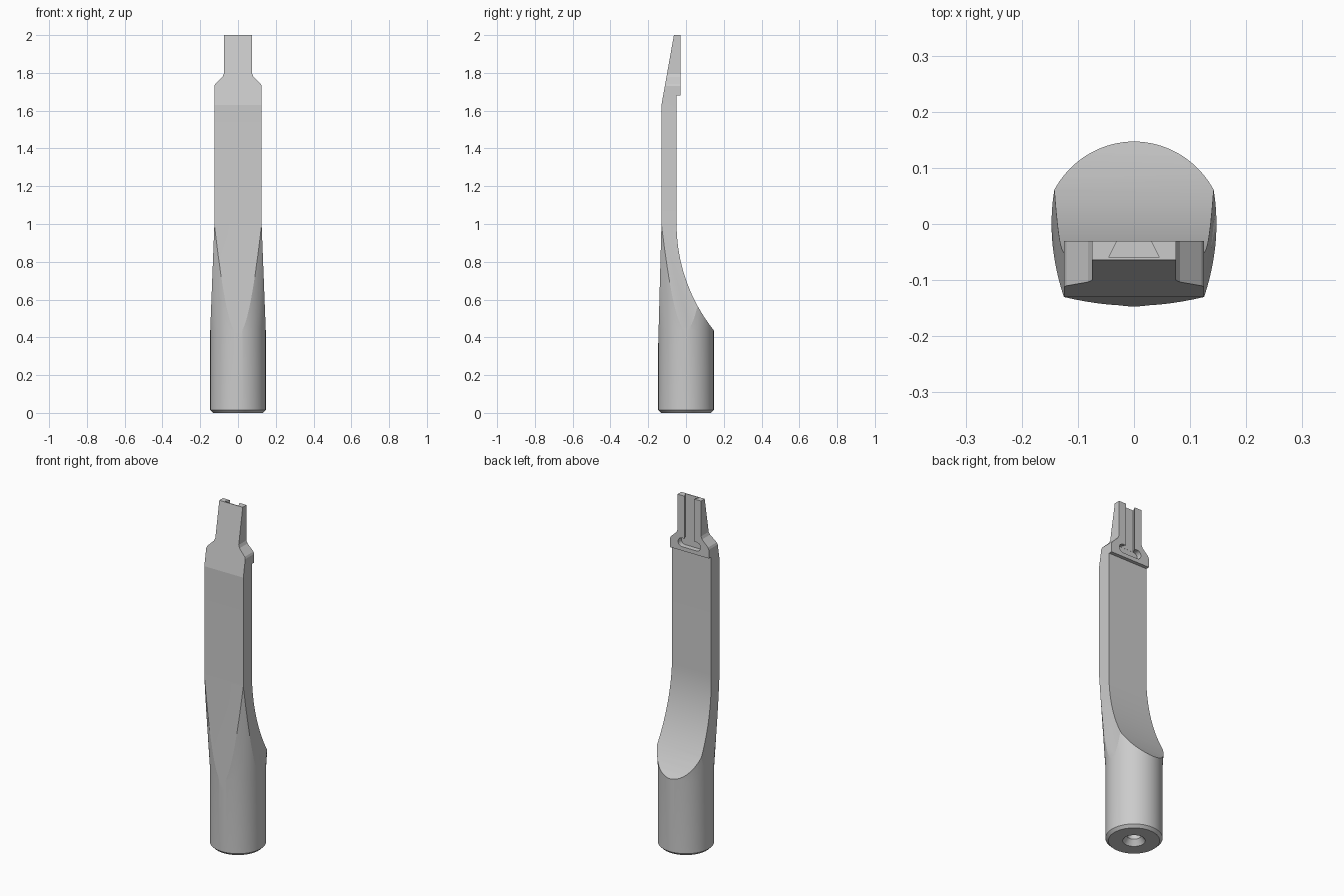
import bpy, bmesh, math
from mathutils import Vector

if "Cube" in bpy.data.objects:
    bpy.data.objects.remove(bpy.data.objects["Cube"])


def add_object(name, bm):
    bmesh.ops.recalc_face_normals(bm, faces=bm.faces)
    mesh = bpy.data.meshes.new(name)
    bm.to_mesh(mesh)
    bm.free()
    obj = bpy.data.objects.new(name, mesh)
    bpy.context.collection.objects.link(obj)
    return obj


def lathe(name, profile, steps=96):
    bm = bmesh.new()
    verts = [bm.verts.new((r, 0, z)) for r, z in profile]
    edges = [bm.edges.new(p) for p in zip(verts, verts[1:])]
    bmesh.ops.spin(bm, geom=verts + edges, cent=(0, 0, 0), axis=(0, 0, 1),
                   angle=2 * math.pi, steps=steps)
    bmesh.ops.remove_doubles(bm, verts=bm.verts, dist=1e-5)
    return add_object(name, bm)


def prism(name, points, offset):
    bm = bmesh.new()
    face = bm.faces.new([bm.verts.new(p) for p in points])
    out = bmesh.ops.extrude_face_region(bm, geom=[face])
    moved = [v for v in out["geom"] if isinstance(v, bmesh.types.BMVert)]
    bmesh.ops.translate(bm, verts=moved, vec=Vector(offset))
    return add_object(name, bm)


def combine(target, cutter, operation):
    mod = target.modifiers.new(cutter.name, "BOOLEAN")
    mod.operation, mod.solver, mod.object = operation, "EXACT", cutter
    graph = bpy.context.evaluated_depsgraph_get()
    mesh = bpy.data.meshes.new_from_object(target.evaluated_get(graph))
    target.modifiers.clear()
    target.data = mesh
    bpy.data.objects.remove(cutter)


# Round shank with centre hole, flaring out so flats can be cut from it
tool = lathe("tool_body", [
    (0, 0.13), (0.036, 0.11), (0.036, 0.03), (0.058, 0), (0.132, 0),
    (0.147, 0.015), (0.147, 0.44), (0.1805, 1.0), (0.3, 1.02), (0.3, 2.2), (0, 2.2)])

# Side silhouette: tapered front, scooped back, step and bevelled tip
R = 0.9015
scoop = []
for i in range(19):
    z = 0.44 + 0.56 * i / 18
    scoop.append((-0.05 + R - math.sqrt(R * R - (1 - z) ** 2), z))
side = [(-0.1595, -0.1), (0.4, -0.1), (0.4, 0.3), (0.2, 0.365)] + scoop + [
    (-0.05, 1.68), (-0.03, 1.68), (-0.03, 2.0), (-0.064, 2.0),
    (-0.13, 1.63), (-0.13, 1.0)]
combine(tool, prism("side_profile", [(-0.5, y, z) for y, z in side], (1, 0, 0)),
        "INTERSECT")

# Front silhouette: tapered sides, shoulders and narrow tip
half = [(0.168, -0.1), (0.125, 1.0), (0.125, 1.73), (0.12, 1.742), (0.082, 1.779),
        (0.075, 1.795), (0.075, 2.1)]
front = half + [(-x, z) for x, z in reversed(half)]
combine(tool, prism("front_profile", [(x, -0.5, z) for x, z in front], (0, 1, 0)),
        "INTERSECT")

# Dovetail groove down the back of the tip
groove = [(-0.045, -0.06), (0.045, -0.06), (0.015, 0.0), (-0.015, 0.0)]
combine(tool, prism("groove", [(x, y, 1.725) for x, y in groove], (0, 0, 0.4)),
        "DIFFERENCE")

# Round-ended cross slot at the foot of the groove
slot = []
for sx, start in ((1, -90), (-1, 90)):
    for i in range(13):
        a = math.radians(start + 15 * i)
        slot.append((sx * 0.047 + 0.025 * math.cos(a), -0.0605, 1.728 + 0.025 * math.sin(a)))
combine(tool, prism("cross_slot", slot, (0, 0.1, 0)), "DIFFERENCE")

# Smooth the round surfaces, keep the ground flats crisp
bpy.context.view_layer.objects.active = tool
tool.select_set(True)
bpy.ops.object.shade_smooth_by_angle(angle=math.radians(8))
